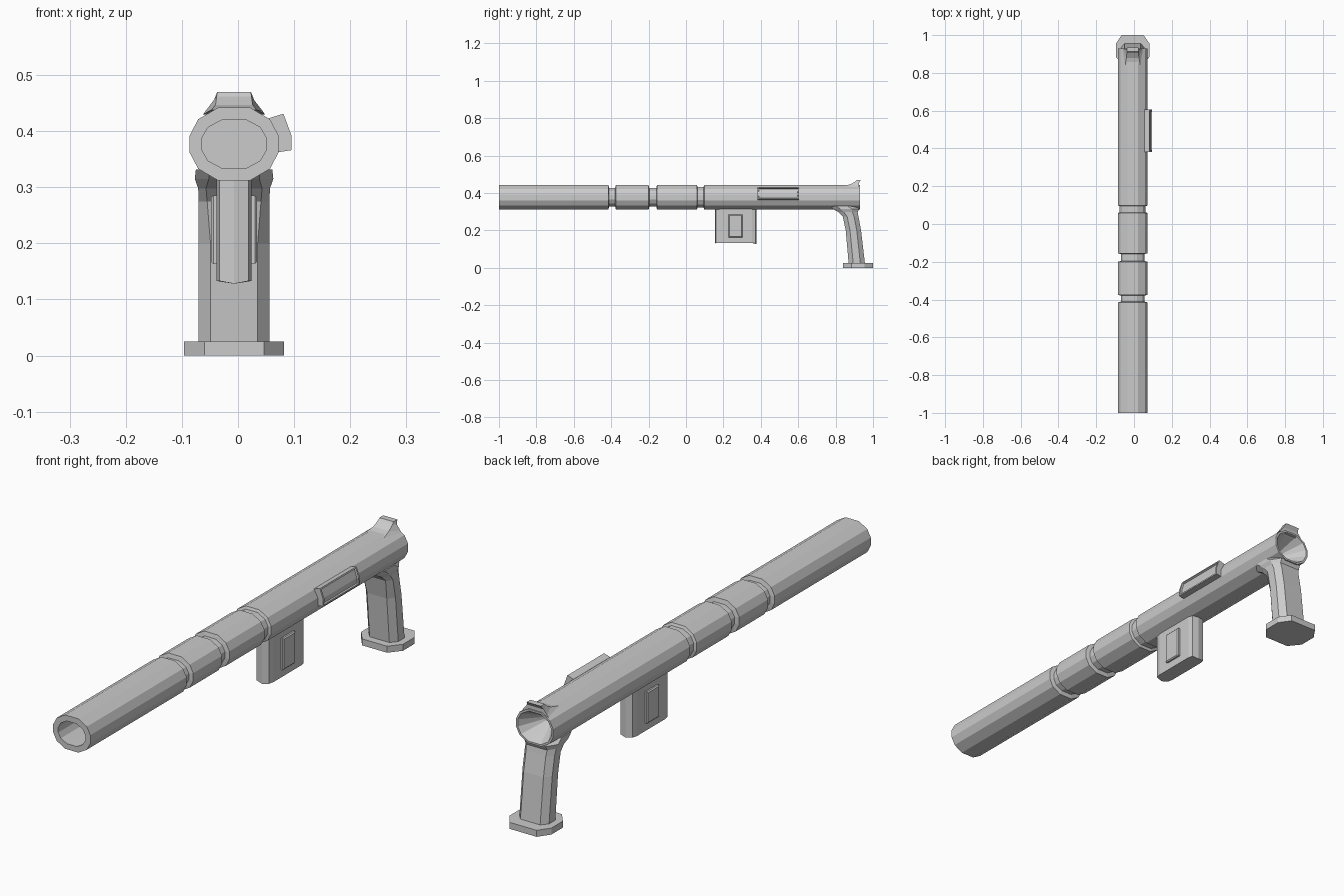
import bpy, bmesh
from mathutils import Vector

if "Cube" in bpy.data.objects:
    bpy.data.objects.remove(bpy.data.objects["Cube"])

CX, CZ = -0.007, 0.377   # barrel axis


def finish(bm, name):
    bmesh.ops.recalc_face_normals(bm, faces=bm.faces[:])
    me = bpy.data.meshes.new(name)
    bm.to_mesh(me)
    bm.free()
    ob = bpy.data.objects.new(name, me)
    bpy.context.collection.objects.link(ob)
    return ob


def loft(name, rings):
    """Skin equal-length rings of points and cap both ends."""
    bm = bmesh.new()
    rows = [[bm.verts.new(p) for p in r] for r in rings]
    n = len(rows[0])
    for a, b in zip(rows, rows[1:]):
        for i in range(n):
            j = (i + 1) % n
            bm.faces.new((a[i], a[j], b[j], b[i]))
    bm.faces.new(rows[0])
    bm.faces.new(rows[-1])
    return finish(bm, name)


# twelve-sided barrel section
quarter = [(1, .24), (.81, .68), (.36, 1)]
half = quarter + [(-x, z) for x, z in reversed(quarter)]
section = half + [(-x, -z) for x, z in half]


def barrel_ring(y, rx, rz):
    return [(CX + x * rx, y, CZ + z * rz) for x, z in section]


# barrel: bore, body with grooves, conical rear recess
O, B = (.079, .065), (.0575, .0435)
steps = [(-.86, *B), (-1, *B), (-1, *O)]
for y0, y1, inset in [(-.415, -.375, .016), (-.2, -.155, .016), (.058, .098, .01)]:
    I = (O[0] - inset, O[1] - inset)
    steps += [(y0, *O), (y0 + .004, *I), (y1 - .004, *I), (y1, *O)]
steps += [(.93, *O), (.93, .071, .058), (.83, .012, .01)]
loft("barrel", [barrel_ring(*s) for s in steps])


def grip_ring(z, y0, y1, w, front, back):
    d = y1 - y0
    pts = [(front, y0), (w, y0 + .28 * d), (w, y0 + .72 * d), (back, y1)]
    pts += [(-x, y) for x, y in reversed(pts)]
    return [(CX + x, y, z) for x, y in pts]


# grip and its foot plate
loft("grip", [grip_ring(.02, .87, .957, .063, .042, .042),
              grip_ring(.2, .854, .936, .063, .042, .042),
              grip_ring(.275, .838, .922, .063, .048, .042),
              grip_ring(.298, .815, .918, .064, .05, .045),
              grip_ring(.315, .785, .926, .07, .045, .045),
              grip_ring(.332, .765, .9, .068, .045, .045)])
loft("grip_foot", [grip_ring(z, .84, 1, .089, .053, .058) for z in (0, .025)])

# rear sight: flared lug above the rear rim
sight = [(.84, .438, .925, .43, .04, .055), (.88, .447, .925, .437, .033, .05),
         (.905, .462, .925, .455, .031, .036), (.912, .47, .935, .47, .03, .03)]
loft("rear_sight", [[(CX - w0, y0, z0), (CX + w0, y0, z0), (CX + w1, y1, z1), (CX - w1, y1, z1)]
                    for y0, z0, y1, z1, w0, w1 in sight])


# magazine with pointed front and rear edges
def mag_ring(z, tip):
    pts = [(0, .155, -tip), (.026, .16, 0), (.031, .18, 0), (.031, .352, 0), (.026, .372, 0), (0, .377, -tip)]
    pts += [(-x, y, t) for x, y, t in (pts[4], pts[3], pts[2], pts[1])]
    return [(CX + x, y, z + t) for x, y, t in pts]


loft("magazine", [mag_ring(.133, .005), mag_ring(.325, 0)])

# raised panels on both magazine sides
for side, s in (("right", 1), ("left", -1)):
    loft("magazine_panel_" + side,
         [[(CX + s * x, .265 + a * (.037 - e), .224 + b * (.061 - e))
           for a, b in ((-1, -1), (1, -1), (1, 1), (-1, 1))]
          for x, e in ((.028, 0), (.037, 0), (.041, .004))])

# side housing with a recessed outer face
profile = [(.055, .362), (.075, .363), (.095, .366), (.095, .393), (.081, .431), (.055, .423)]
cover = loft("side_housing", [[(x, y, z) for x, z in profile] for y in (.382, .605)])
bm = bmesh.new()
bm.from_mesh(cover.data)
outer = [f for f in bm.faces if f.normal.x > .8 and len(f.verts) == 4]
bmesh.ops.inset_region(bm, faces=outer, thickness=.008, depth=0)
bmesh.ops.inset_region(bm, faces=outer, thickness=.001, depth=-.007)
bm.to_mesh(cover.data)
bm.free()
